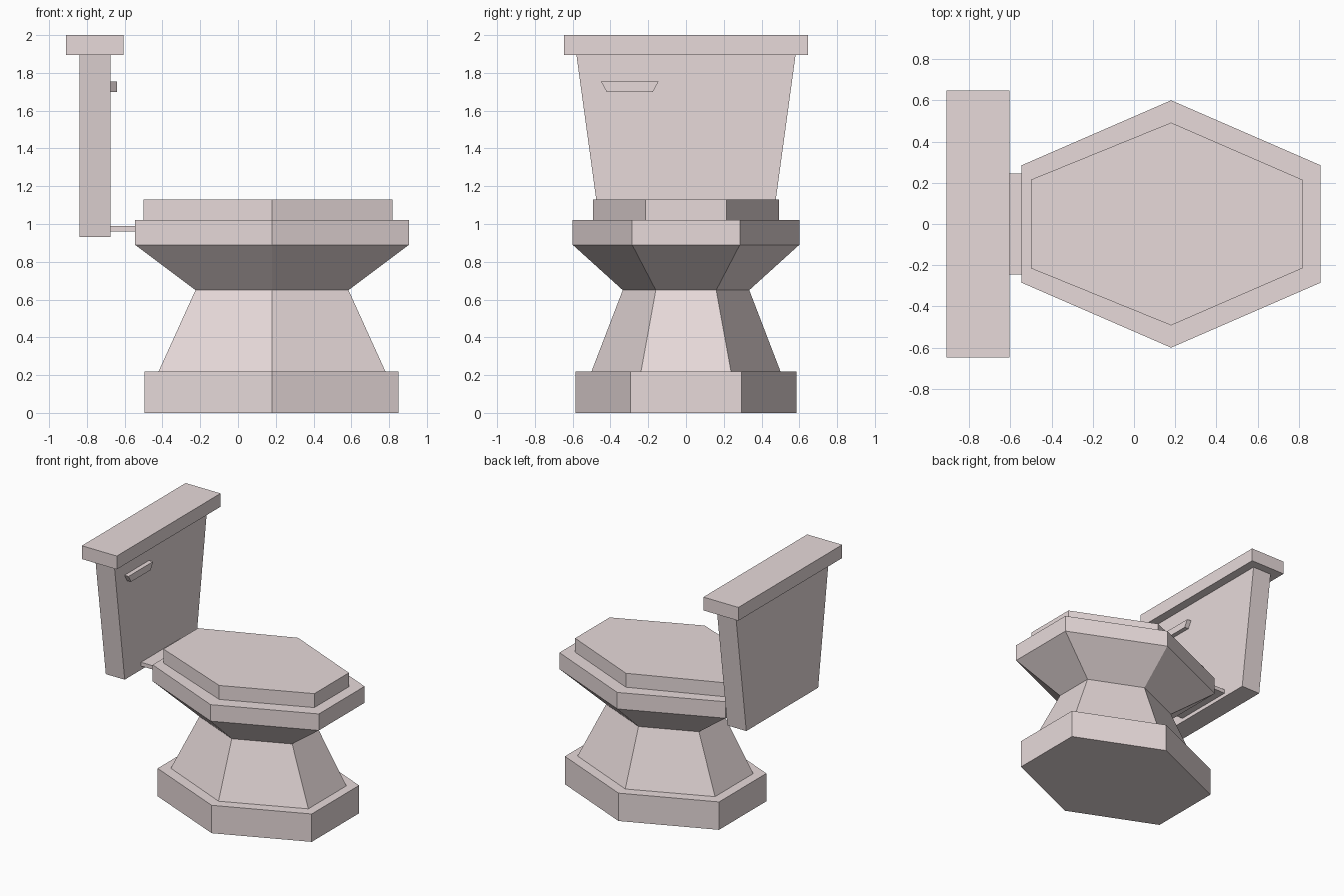
import bpy, bmesh

if "Cube" in bpy.data.objects:
    bpy.data.objects.remove(bpy.data.objects["Cube"])

mat = bpy.data.materials.new("porcelain")
mat.diffuse_color = (0.8, 0.7, 0.7, 1)
mat.use_nodes = True
mat.node_tree.nodes["Principled BSDF"].inputs["Base Color"].default_value = mat.diffuse_color
CX = 0.18  # x of the widest corners of every hexagon


def hexagon(x0, x1, wide, end, z):
    """Elongated hexagon ring: widest at CX, flat ends at x0 and x1."""
    return [(x0, -end, z), (CX, -wide, z), (x1, -end, z),
            (x1, end, z), (CX, wide, z), (x0, end, z)]


def rect(x0, x1, y0, y1, z):
    return [(x0, y0, z), (x1, y0, z), (x1, y1, z), (x0, y1, z)]


def loft(name, rings):
    """Closed solid skinned through a stack of equal-count rings."""
    bm = bmesh.new()
    loops = [[bm.verts.new(p) for p in r] for r in rings]
    n = len(loops[0])
    for a, b in zip(loops, loops[1:]):
        for i in range(n):
            j = (i + 1) % n
            bm.faces.new((a[i], a[j], b[j], b[i]))
    bm.faces.new(loops[0][::-1])
    bm.faces.new(loops[-1])
    bmesh.ops.recalc_face_normals(bm, faces=bm.faces)
    me = bpy.data.meshes.new(name)
    bm.to_mesh(me)
    bm.free()
    me.materials.append(mat)
    ob = bpy.data.objects.new(name, me)
    bpy.context.collection.objects.link(ob)
    return ob


# Foot, pedestal, flared bowl and rim as one continuous body
loft("bowl_and_base", [
    hexagon(-0.495, 0.85, 0.585, 0.295, 0),
    hexagon(-0.495, 0.85, 0.585, 0.295, 0.22),
    hexagon(-0.42, 0.78, 0.50, 0.238, 0.22),
    hexagon(-0.225, 0.585, 0.335, 0.16, 0.65),
    hexagon(-0.545, 0.905, 0.60, 0.285, 0.89),
    hexagon(-0.545, 0.905, 0.60, 0.285, 1.02),
])

# Closed seat lid
lid = (-0.50, 0.817, 0.492, 0.215)
loft("seat_lid", [hexagon(*lid, 1.02), hexagon(*lid, 1.13)])

# Plate joining rim and tank
plate = (-0.675, -0.545, -0.245, 0.245)
loft("connecting_plate", [rect(*plate, 0.96), rect(*plate, 0.99)])

# Tapered tank and its lid
loft("tank", [rect(-0.84, -0.675, -0.448, 0.448, 0.93),
              rect(-0.84, -0.675, -0.58, 0.58, 1.895)])
top = (-0.91, -0.605, -0.647, 0.647)
loft("tank_lid", [rect(*top, 1.895), rect(*top, 2.0)])

# Flush handle
loft("flush_handle", [rect(-0.675, -0.64, -0.42, -0.175, 1.70),
                      rect(-0.675, -0.64, -0.45, -0.145, 1.755)])
